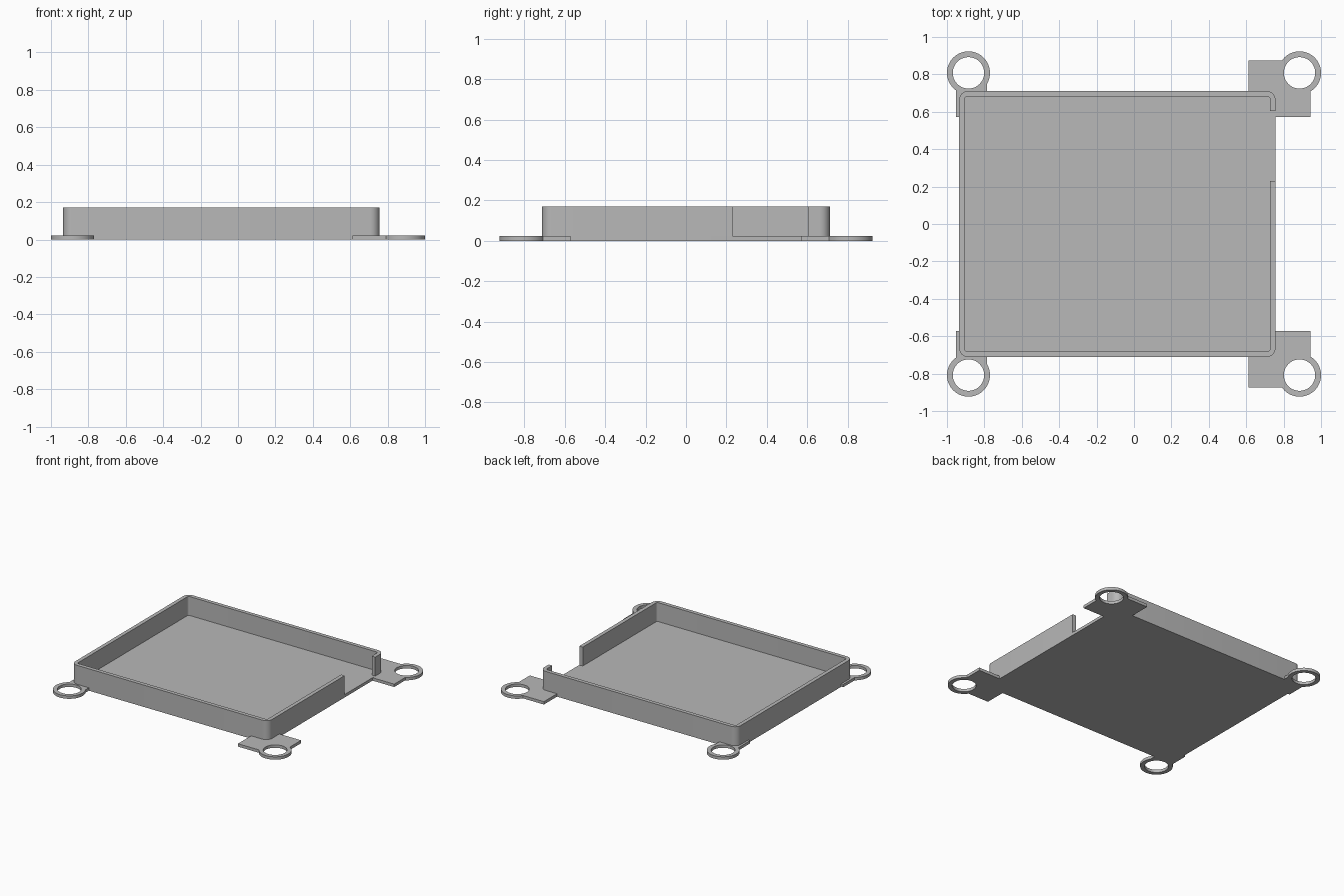
import bpy
import bmesh
from math import acos, asin, cos, sin, pi, radians

cube = bpy.data.objects.get("Cube")
if cube:
    bpy.data.objects.remove(cube, do_unlink=True)

# Single plain grey
grey = bpy.data.materials.new("plain grey")
grey.use_nodes = True
colour = (0.48, 0.48, 0.48, 1)
grey.diffuse_color = colour
grey.node_tree.nodes["Principled BSDF"].inputs["Base Color"].default_value = colour

# Main dimensions
LEFT, RIGHT, DEPTH = -0.935, 0.757, 0.712
WALL, FLOOR, HEIGHT = 0.03, 0.023, 0.17
OPEN_FRONT, OPEN_BACK = 0.23, 0.605
RING, HOLE, TAB = 0.115, 0.084, 0.0225


def arc(cx, cy, r, start, end, steps):
    return [(cx + r * cos(start + (end - start) * i / steps),
             cy + r * sin(start + (end - start) * i / steps))
            for i in range(steps + 1)]


def rounded_rect(x0, x1, y, r):
    """Anticlockwise outline starting at the back right corner."""
    pts = []
    corners = [(x1 - r, y - r), (x0 + r, y - r), (x0 + r, r - y), (x1 - r, r - y)]
    for i, (cx, cy) in enumerate(corners):
        pts += arc(cx, cy, r, i * pi / 2, (i + 1) * pi / 2, 8)
    return pts


def slab(name, loops, z0, z1):
    """Fill an outline, with optional hole outlines, and extrude it up."""
    bm = bmesh.new()
    for loop in loops:
        verts = [bm.verts.new((x, y, z0)) for x, y in loop]
        for i, v in enumerate(verts):
            bm.edges.new((verts[i - 1], v))
    bmesh.ops.triangle_fill(bm, use_beauty=True, edges=bm.edges[:])
    out = bmesh.ops.extrude_face_region(bm, geom=bm.faces[:], use_keep_orig=True)
    top = [g for g in out["geom"] if isinstance(g, bmesh.types.BMVert)]
    bmesh.ops.translate(bm, verts=top, vec=(0, 0, z1 - z0))
    bmesh.ops.recalc_face_normals(bm, faces=bm.faces[:])
    mesh = bpy.data.meshes.new(name)
    bm.to_mesh(mesh)
    bm.free()
    mesh.materials.append(grey)
    obj = bpy.data.objects.new(name, mesh)
    bpy.context.collection.objects.link(obj)
    bpy.ops.object.select_all(action="DESELECT")
    obj.select_set(True)
    bpy.context.view_layer.objects.active = obj
    bpy.ops.object.shade_smooth_by_angle(angle=radians(30))
    return obj


# Tray floor
outer = rounded_rect(LEFT, RIGHT, DEPTH, 0.05)
slab("tray_floor", [outer], 0, FLOOR)

# Tray wall, running round from one side of the opening to the other
inner = rounded_rect(LEFT + WALL, RIGHT - WALL, DEPTH - WALL, 0.015)
wall = [(RIGHT, OPEN_BACK)] + outer + [(RIGHT, OPEN_FRONT)]
wall += [(RIGHT - WALL, OPEN_FRONT)] + inner[::-1] + [(RIGHT - WALL, OPEN_BACK)]
slab("tray_wall", [wall], FLOOR, HEIGHT)

# Screw tabs: a ring that merges into a plate at each corner
cx, cy = 0.885, 0.808
wide = arc(0, 0, RING, -acos(0.058 / RING), pi - asin(0.065 / RING), 40)
wide += [(-0.274, 0.065), (-0.274, -0.236), (0.058, -0.236)]
narrow = arc(0, 0, RING, -acos(0.1 / RING), pi + acos(0.066 / RING), 40)
narrow += [(-0.066, -0.236), (0.1, -0.236)]
hole = arc(0, 0, HOLE, 0, 2 * pi, 48)[:-1]

for side, x, outline in (("left", cx, wide), ("right", -cx, narrow)):
    for end, sy in (("back", 1), ("front", -1)):
        loops = [[(x + px, sy * (cy + py)) for px, py in loop]
                 for loop in (outline, hole)]
        slab(f"{end}_{side}_screw_tab", loops, 0, TAB)
